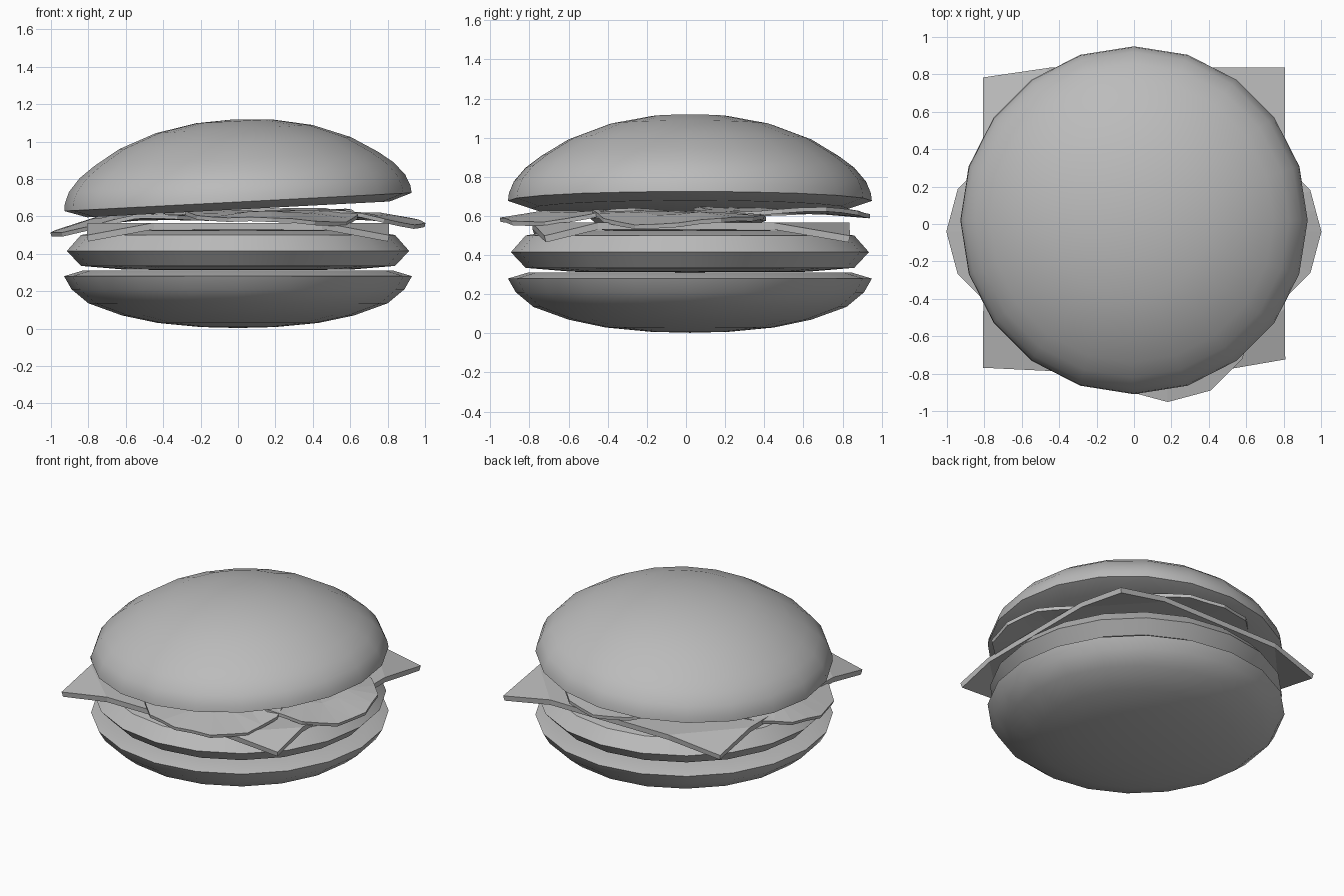
import bpy
import bmesh
import math

if "Cube" in bpy.data.objects:
    bpy.data.objects.remove(bpy.data.objects["Cube"], do_unlink=True)

SIDES = 20
CENTRE_Y = 0.02

grey = bpy.data.materials.new("plain_grey")
grey.use_nodes = True
COLOUR = (0.5, 0.5, 0.5, 1)
grey.diffuse_color = COLOUR
grey.node_tree.nodes["Principled BSDF"].inputs["Base Color"].default_value = COLOUR


def finish(name, bm, smooth=False):
    bmesh.ops.recalc_face_normals(bm, faces=bm.faces)
    mesh = bpy.data.meshes.new(name)
    bm.to_mesh(mesh)
    bm.free()
    mesh.materials.append(grey)
    obj = bpy.data.objects.new(name, mesh)
    bpy.context.collection.objects.link(obj)
    if smooth:
        bpy.ops.object.select_all(action='DESELECT')
        obj.select_set(True)
        bpy.context.view_layer.objects.active = obj
        bpy.ops.object.shade_smooth_by_angle(angle=math.radians(35))
    return obj


def lathe(name, profile):
    """Turn a (radius, height) profile whose ends lie on the axis."""
    bm = bmesh.new()
    points = [bm.verts.new((r, 0, z)) for r, z in profile]
    edges = [bm.edges.new(pair) for pair in zip(points, points[1:])]
    bmesh.ops.spin(bm, geom=points + edges, cent=(0, 0, 0), axis=(0, 0, 1),
                   angle=math.tau, steps=SIDES)
    bmesh.ops.remove_doubles(bm, verts=bm.verts, dist=0.001)
    obj = finish(name, bm, smooth=True)
    obj.location.y = CENTRE_Y
    return obj


def thicken(obj, depth):
    mod = obj.modifiers.new("thickness", 'SOLIDIFY')
    mod.thickness = depth
    mod.offset = 0


# Buns and patty
lathe("bottom_bun", [(0, 0.003), (0.2, 0.008), (0.43, 0.03), (0.62, 0.07), (0.8, 0.135),
                     (0.89, 0.21), (0.93, 0.28), (0.83, 0.31), (0, 0.31)])
lathe("patty", [(0, 0.312), (0.6, 0.315), (0.84, 0.335), (0.915, 0.415),
                (0.84, 0.5), (0.7, 0.525), (0, 0.53)])
top_bun = lathe("top_bun", [(0, -0.04), (0.81, -0.04), (0.93, 0), (0.925, 0.04), (0.9, 0.1),
                            (0.84, 0.17), (0.76, 0.23), (0.62, 0.315), (0.42, 0.39),
                            (0.2, 0.432), (0, 0.442)])
top_bun.location.z = 0.677
top_bun.rotation_euler.y = math.radians(-3)

# Cheese slice: flat octagon with four corners folded down
bm = bmesh.new()
HALF, FOLD, TOP, LOW = 0.805, 0.45, 0.548, 0.482
octagon = []
corners = []
for sx, sy, cy in [(1, 1, 0.835), (-1, 1, 0.78), (-1, -1, -0.765), (1, -1, -0.72)]:
    edge_y = 0.835 if sy > 0 else -0.785
    on_side = bm.verts.new((sx * HALF, sy * FOLD, TOP))
    on_end = bm.verts.new((sx * FOLD, edge_y, TOP))
    octagon += [on_side, on_end] if sx * sy > 0 else [on_end, on_side]
    tip = bm.verts.new((sx * HALF, cy, LOW))
    corners.append((octagon[-2], tip, octagon[-1]))
bm.faces.new(octagon)
for corner in corners:
    bm.faces.new(corner)
thicken(finish("cheese_slice", bm), 0.035)


# Overlapping salad slices, each sagging past the edge of the patty
def salad_slice(name, x, y, z, radius, sag, ripple):
    bm = bmesh.new()
    bmesh.ops.create_circle(bm, cap_ends=True, cap_tris=True, segments=12, radius=radius)
    bmesh.ops.subdivide_edges(bm, edges=bm.edges, cuts=1, use_grid_fill=True)
    for v in bm.verts:
        angle = math.atan2(v.co.y, v.co.x)
        wave = ripple * math.sin(3 * angle) * v.co.length / radius
        v.co.x += x
        v.co.y += y
        overhang = max(0, math.hypot(v.co.x, v.co.y) - 0.72)
        v.co.z = z + wave - sag * overhang
    thicken(finish(name, bm), 0.022)


salad_slice("salad_slice_right", -0.55, -0.04, 0.595, 0.45, 0.33, 0.008)
salad_slice("salad_slice_left", 0.56, -0.04, 0.61, 0.44, 0.2, 0.015)
salad_slice("salad_slice_front", 0.18, -0.49, 0.615, 0.46, 0.2, 0.015)
salad_slice("salad_slice_back", 0.05, 0.49, 0.625, 0.45, 0.05, 0.015)
